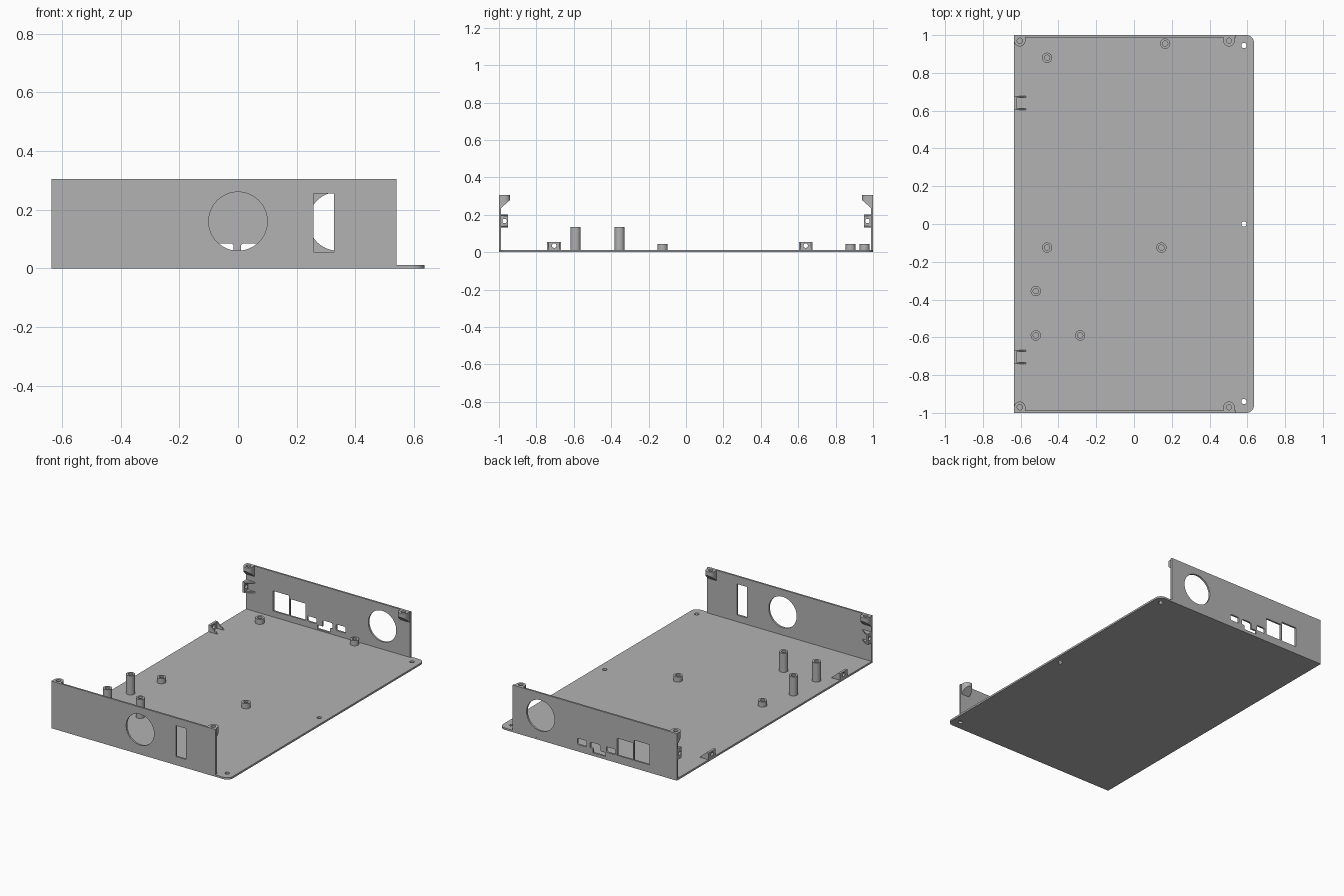
import bpy
import bmesh
from math import sin, cos, pi, radians
from mathutils import Matrix

cube = bpy.data.objects.get("Cube")
if cube:
    bpy.data.objects.remove(cube)

grey = bpy.data.materials.new("plain_grey")
grey.use_nodes = True
colour = (0.45, 0.45, 0.45, 1)
grey.diffuse_color = colour
grey.node_tree.nodes["Principled BSDF"].inputs["Base Color"].default_value = colour

# Orientations: outline lying flat, facing along y, facing along x
FLAT = Matrix.Identity(4)
FACE_Y = Matrix.Rotation(pi / 2, 4, 'X')
FACE_X = Matrix(((0, 0, 1, 0), (1, 0, 0, 0), (0, 1, 0, 0), (0, 0, 0, 1)))
parts = []


def arc(cx, cy, r, start=0, end=2 * pi, n=16):
    return [(cx + r * cos(start + (end - start) * i / n),
             cy + r * sin(start + (end - start) * i / n)) for i in range(n + 1)]


def circle(cx, cy, r, n=32):
    return arc(cx, cy, r, n=n)[:-1]


def rect(x0, x1, y0, y1, r=0):
    if not r:
        return [(x0, y0), (x1, y0), (x1, y1), (x0, y1)]
    corners = [(x1 - r, y1 - r), (x0 + r, y1 - r), (x0 + r, y0 + r), (x1 - r, y0 + r)]
    return [p for k, (x, y) in enumerate(corners)
            for p in arc(x, y, r, k * pi / 2, (k + 1) * pi / 2, 4)]


def slab(name, loops, d0, d1, matrix=FLAT, cut=None):
    """Extrude an outline with holes from depth d0 to d1, optionally sliced by a plane."""
    curve = bpy.data.curves.new(name, 'CURVE')
    curve.dimensions = '2D'
    curve.fill_mode = 'BOTH'
    curve.extrude = (d1 - d0) / 2
    for loop in loops:
        spline = curve.splines.new('POLY')
        spline.points.add(len(loop) - 1)
        for point, (x, y) in zip(spline.points, loop):
            point.co = (x, y, 0, 1)
        spline.use_cyclic_u = True
    temp = bpy.data.objects.new(name + "_outline", curve)
    bpy.context.collection.objects.link(temp)
    graph = bpy.context.evaluated_depsgraph_get()
    mesh = bpy.data.meshes.new_from_object(temp.evaluated_get(graph))
    bpy.data.objects.remove(temp)
    bpy.data.curves.remove(curve)

    bm = bmesh.new()
    bm.from_mesh(mesh)
    bmesh.ops.remove_doubles(bm, verts=bm.verts, dist=1e-5)
    bm.transform(matrix @ Matrix.Translation((0, 0, (d0 + d1) / 2)))
    if cut:
        res = bmesh.ops.bisect_plane(bm, geom=bm.verts[:] + bm.edges[:] + bm.faces[:],
                                     plane_co=cut[0], plane_no=cut[1], clear_outer=True)
        edges = [e for e in res["geom_cut"] if isinstance(e, bmesh.types.BMEdge)]
        bmesh.ops.holes_fill(bm, edges=edges, sides=0)
    bmesh.ops.recalc_face_normals(bm, faces=bm.faces)
    bm.to_mesh(mesh)
    bm.free()
    mesh.name = name
    mesh.materials.clear()
    mesh.materials.append(grey)
    ob = bpy.data.objects.new(name, mesh)
    bpy.context.collection.objects.link(ob)
    parts.append(ob)
    return ob


LEFT, RIGHT, WALL_END = -0.635, 0.635, 0.54
FLOOR, TOP, T = 0.012, 0.305, 0.012

# Floor plate with two rounded corners and three screw holes
r = 0.04
floor = [(LEFT, 1), (LEFT, -1)]
floor += arc(RIGHT - r, -1 + r, r, -pi / 2, 0, 8) + arc(RIGHT - r, 1 - r, r, 0, pi / 2, 8)
slab("floor_plate", [floor] + [circle(0.582, y, 0.014) for y in (-0.94, 0, 0.945)], 0, FLOOR)

# Front wall with a round opening and an upright slot
wall = rect(LEFT, WALL_END, 0, TOP)
slab("front_wall", [wall, circle(0, 0.16, 0.1, 48), rect(0.257, 0.327, 0.055, 0.255)],
     1 - T, 1, FACE_Y)

# Back wall with a round opening and the row of connector openings
stepped = [(-0.125, 0.02), (-0.035, 0.02), (-0.035, 0.045), (-0.015, 0.05),
           (-0.015, 0.078), (-0.022, 0.085), (-0.08, 0.085), (-0.087, 0.078),
           (-0.087, 0.045), (-0.125, 0.045)]
slab("back_wall", [wall, circle(0.34, 0.16, 0.1, 48), stepped,
                   rect(-0.44, -0.328, 0.05, 0.18), rect(-0.32, -0.208, 0.05, 0.16),
                   rect(0.01, 0.077, 0.045, 0.085, 0.01),
                   rect(-0.195, -0.13, 0.05, 0.085, 0.01)],
     -1, -1 + T, FACE_Y)

# Board standoffs
short = [(-0.46, 0.88), (0.165, 0.955), (-0.46, -0.125), (0.145, -0.125)]
tall = [(-0.52, -0.355), (-0.52, -0.59), (-0.285, -0.59)]
for name, spots, height in (("short_standoff", short, 0.045), ("tall_standoff", tall, 0.135)):
    for x, y in spots:
        slab(name, [circle(x, y, 0.027), circle(x, y, 0.014)], FLOOR - 0.002, height)

for side, s in (("back", 1), ("front", -1)):
    # Screw bosses in the top corners, sloped underneath
    for x in (-0.605, 0.503):
        u = [(px, -s * py) for px, py in arc(x, -0.97, 0.03, 0, pi)]
        u += [(x - 0.03, s * 0.995), (x + 0.03, s * 0.995)]
        slab(side + "_corner_boss", [u, circle(x, s * 0.97, 0.014, 24)], 0.285, TOP)
        slab(side + "_corner_boss_slope", [u], 0.23, 0.285,
             cut=((0, s * 0.94, 0.28), (0, -s * 0.04, -0.045)))

    # Side tab on the wall: drilled plate between two triangular gussets
    y0, y1 = sorted((s * 0.99, s * 0.953))
    slab(side + "_wall_tab", [rect(y0, y1, 0.135, 0.2), circle(s * 0.97, 0.167, 0.012, 24)],
         LEFT, LEFT + 0.015, FACE_X)
    gusset = [(LEFT, s * 0.99), (LEFT, s * 0.953), (LEFT + 0.015, s * 0.953),
              (LEFT + 0.065, s * 0.988)]
    for z in (0.132, 0.194):
        slab(side + "_wall_tab_gusset", [gusset], z, z + 0.008)

# Side tabs on the floor, built the same way
for y in (-0.705, 0.64):
    slab("floor_tab", [rect(y - 0.033, y + 0.033, 0.01, 0.055), circle(y, 0.035, 0.012, 24)],
         LEFT, LEFT + 0.015, FACE_X)
    gusset = [(LEFT, 0.01), (LEFT, 0.055), (LEFT + 0.015, 0.055), (LEFT + 0.065, 0.01)]
    for edge in (-0.033, 0.033):
        slab("floor_tab_gusset", [gusset], -(y + edge) - 0.004, -(y + edge) + 0.004, FACE_Y)

# Smooth the round surfaces, keep the edges sharp
bpy.ops.object.select_all(action='DESELECT')
for ob in parts:
    ob.select_set(True)
bpy.context.view_layer.objects.active = parts[0]
bpy.ops.object.shade_smooth_by_angle(angle=radians(30))
